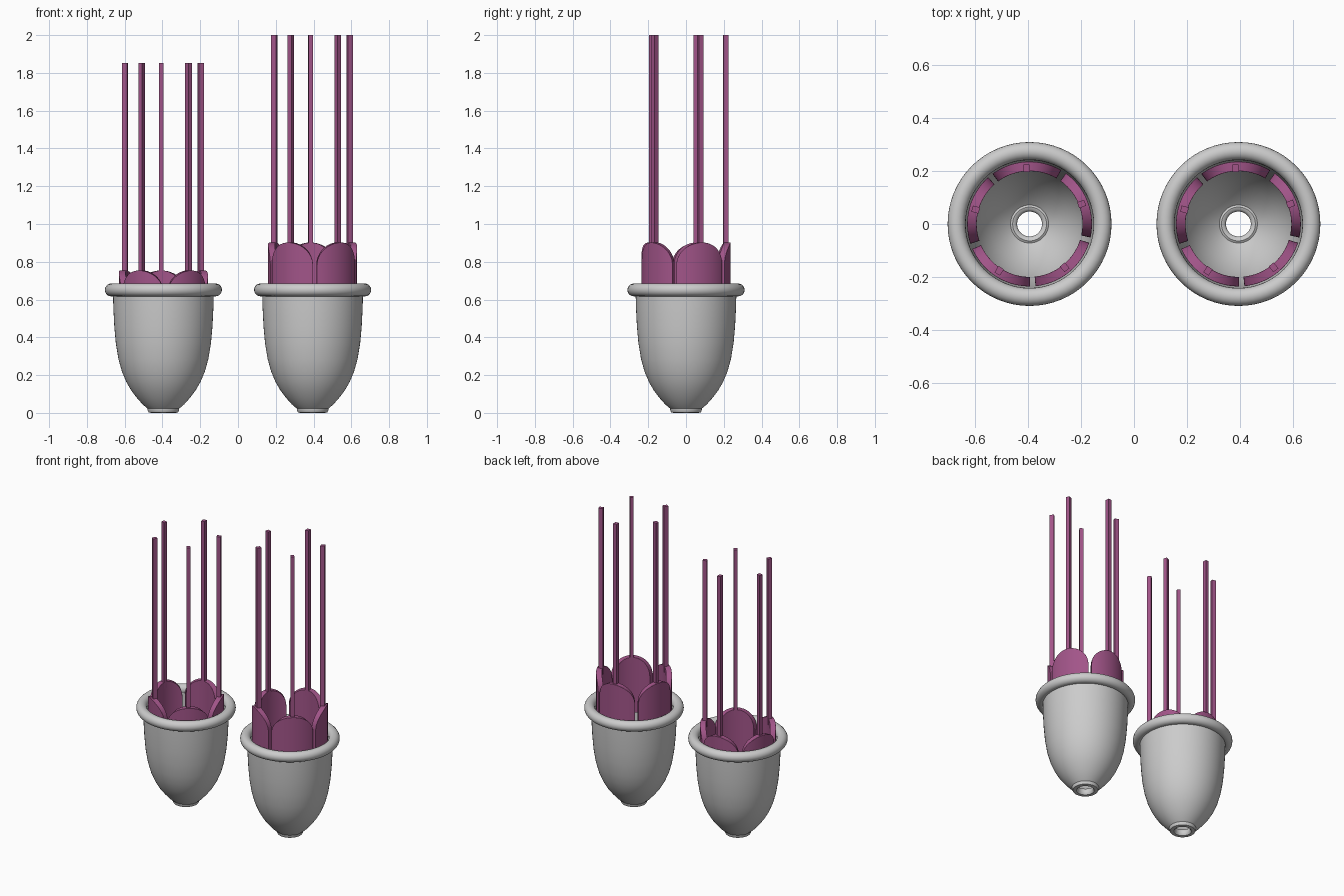
import bpy, bmesh
from math import sin, cos, pi, radians, sqrt

if "Cube" in bpy.data.objects:
    bpy.data.objects.remove(bpy.data.objects["Cube"])

purple = bpy.data.materials.new("purple")
purple.diffuse_color = (0.36, 0.09, 0.25, 1)
purple.use_nodes = True
purple.node_tree.nodes["Principled BSDF"].inputs["Base Color"].default_value = purple.diffuse_color


def finish(name, bm, loc, mat=None, angle=40):
    bmesh.ops.recalc_face_normals(bm, faces=bm.faces)
    me = bpy.data.meshes.new(name)
    bm.to_mesh(me)
    bm.free()
    ob = bpy.data.objects.new(name, me)
    bpy.context.collection.objects.link(ob)
    ob.location = loc
    if mat:
        me.materials.append(mat)
    bpy.ops.object.select_all(action='DESELECT')
    bpy.context.view_layer.objects.active = ob
    ob.select_set(True)
    bpy.ops.object.shade_smooth_by_angle(angle=radians(angle))
    return ob


def lathe(name, profile, loc, steps=64):
    # closed profile of (radius, z) spun around z
    bm = bmesh.new()
    rings = [[bm.verts.new((r * cos(2 * pi * i / steps), r * sin(2 * pi * i / steps), z))
              for r, z in profile] for i in range(steps)]
    n = len(profile)
    for i in range(steps):
        a, b = rings[i], rings[(i + 1) % steps]
        for j in range(n):
            k = (j + 1) % n
            bm.faces.new((a[j], b[j], b[k], a[k]))
    return finish(name, bm, loc)


def petal(name, loc, angle, top, length=0.38, arch=0.12, half=radians(33.5), r0=0.2, r1=0.236):
    # curved plate with a round top
    bm = bmesh.new()
    cols, n = [], 24
    for i in range(n + 1):
        u = sin(pi * (i / n - 0.5))
        a = angle + half * u
        zt = top - arch + arch * sqrt(max(0, 1 - u * u))
        cols.append([bm.verts.new((r * cos(a), r * sin(a), z)) for r, z in
                     ((r0, top - length), (r1, top - length), (r1, zt), (r0, zt))])
    for a, b in zip(cols, cols[1:]):
        for j in range(4):
            k = (j + 1) % 4
            bm.faces.new((a[j], b[j], b[k], a[k]))
    bm.faces.new(cols[0])
    bm.faces.new(cols[-1])
    ob = finish(name, bm, loc, purple)
    bev = ob.modifiers.new("soft_edges", 'BEVEL')
    bev.width = 0.01
    bev.segments = 3
    bev.limit_method = 'ANGLE'
    bev.angle_limit = radians(50)


def rod(name, loc, angle, z0, z1, r=0.211, radial=0.028, tangent=0.024):
    bm = bmesh.new()
    bmesh.ops.create_cube(bm, size=1)
    for v in bm.verts:
        x, y = r + v.co.x * radial, v.co.y * tangent
        v.co = (x * cos(angle) - y * sin(angle), x * sin(angle) + y * cos(angle),
                z0 + (v.co.z + 0.5) * (z1 - z0))
    finish(name, bm, loc, purple)


# cup wall: lip, outside going up, then inside going down
cup = [(0.047, 0.012), (0.055, 0.002), (0.066, 0), (0.078, 0.003), (0.083, 0.012), (0.084, 0.023),
       (0.11, 0.045), (0.14, 0.079), (0.17, 0.118), (0.197, 0.165), (0.22, 0.22), (0.238, 0.285),
       (0.252, 0.37), (0.26, 0.46), (0.265, 0.56), (0.267, 0.65),
       (0.246, 0.65), (0.244, 0.56), (0.239, 0.46), (0.231, 0.37), (0.217, 0.29), (0.199, 0.23),
       (0.177, 0.177), (0.15, 0.13), (0.12, 0.09), (0.09, 0.058), (0.072, 0.043),
       (0.064, 0.048), (0.054, 0.045), (0.047, 0.036)]
rim = [(0.276 + 0.034 * cos(2 * pi * i / 20), 0.651 + 0.034 * sin(2 * pi * i / 20)) for i in range(20)]

# left cup holds its petals lower than the right cup
for side, x, drop in (("left", -0.395, 0.148), ("right", 0.395, 0)):
    loc = (x, 0, 0)
    lathe(side + "_cup", cup, loc)
    lathe(side + "_cup_rim", rim, loc)
    for k in range(5):
        a = radians(93 + 72 * k)
        petal(f"{side}_petal_{k + 1}", loc, a, 0.902 - drop)
        rod(f"{side}_rod_{k + 1}", loc, a, 0.86 - drop, 2 - drop)
